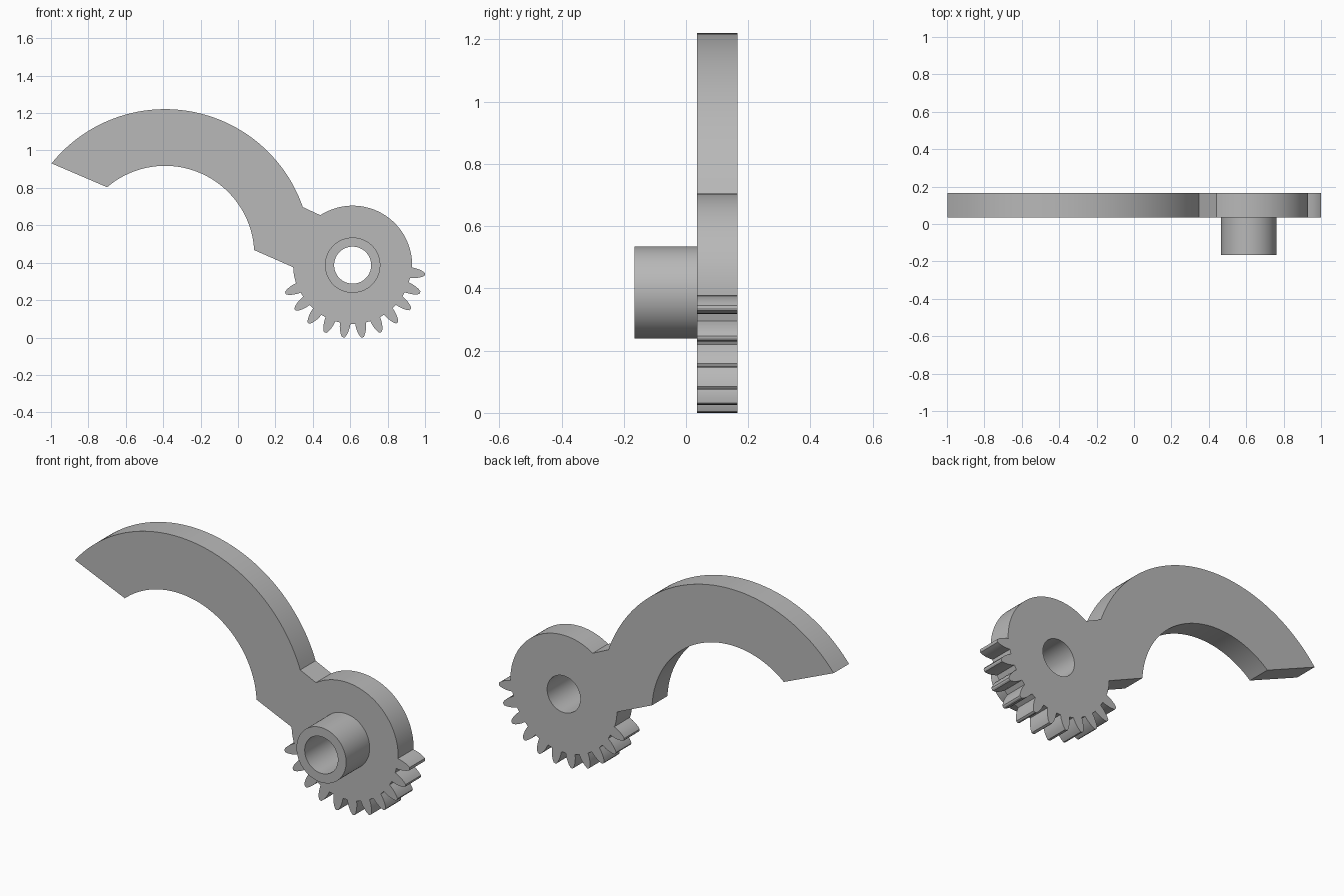
import bpy, bmesh
from math import radians, cos, sin

cube = bpy.data.objects.get("Cube")
if cube:
    bpy.data.objects.remove(cube)

grey = bpy.data.materials.new("grey metal")
grey.use_nodes = True
colour = (0.48, 0.48, 0.48, 1)
grey.diffuse_color = colour
grey.node_tree.nodes["Principled BSDF"].inputs["Base Color"].default_value = colour

GEAR = (0.613, 0.387)      # hub centre in x, z
ARM = (-0.39, 0.441)       # centre of the curved arm
BODY, TIP = 0.318, 0.388   # gear root and tooth tip radii


def polar(centre, radius, degrees):
    a = radians(degrees)
    return (centre[0] + radius * cos(a), centre[1] + radius * sin(a))


def arc(centre, radius, start, end, steps):
    return [polar(centre, radius, start + (end - start) * i / steps)
            for i in range(steps + 1)]


def circle(radius, steps=72):
    return arc(GEAR, radius, 0, 360, steps)[:-1]


def extruded(name, outlines, front, back):
    """Fill outlines in the x-z plane (inner ones are holes), thicken along y."""
    curve = bpy.data.curves.new(name, "CURVE")
    curve.dimensions = "2D"
    curve.fill_mode = "BOTH"
    curve.extrude = (back - front) / 2
    for points in outlines:
        spline = curve.splines.new("POLY")
        spline.points.add(len(points) - 1)
        for p, (x, z) in zip(spline.points, points):
            p.co = (x, z, 0, 1)
        spline.use_cyclic_u = True
    obj = bpy.data.objects.new(name, curve)
    bpy.context.collection.objects.link(obj)
    obj.rotation_euler.x = radians(90)
    obj.location.y = (front + back) / 2
    bpy.ops.object.select_all(action="DESELECT")
    obj.select_set(True)
    bpy.context.view_layer.objects.active = obj
    bpy.ops.object.convert(target="MESH")
    obj = bpy.context.object
    bm = bmesh.new()
    bm.from_mesh(obj.data)
    bmesh.ops.remove_doubles(bm, verts=bm.verts, dist=0.0002)
    bmesh.ops.recalc_face_normals(bm, faces=bm.faces)
    bm.to_mesh(obj.data)
    bm.free()
    obj.data.materials.clear()
    obj.data.materials.append(grey)
    bpy.ops.object.shade_smooth_by_angle(angle=radians(25))
    return obj


# Tooth flank: half width in degrees at each radius
FLANK = [(5.2, BODY - 0.004), (4.6, 0.335), (3.7, 0.355), (2.5, 0.374), (1.2, TIP)]


def tooth(angle):
    rising = [polar(GEAR, r, angle + w) for w, r in FLANK]
    falling = [polar(GEAR, r, angle - w) for w, r in reversed(FLANK)]
    return rising + [polar(GEAR, TIP + 0.002, angle)] + falling


# Outline: outer arm arc, round hub, eleven teeth, inner arm arc
outline = arc(ARM, 0.78, 141.1, 19.2, 60)
outline += arc(GEAR, BODY, 122.9, -1.8, 50)
for i in range(11):
    outline += tooth(-7.3 - 15 * i)
outline += arc(GEAR, BODY, -163, -178, 5)
outline += arc(ARM, 0.477, 3.2, 130.5, 60)

extruded("geared_arm", [outline, circle(0.099)], 0.035, 0.166)
extruded("hub_sleeve", [circle(0.148), circle(0.099)], -0.166, 0.035)
